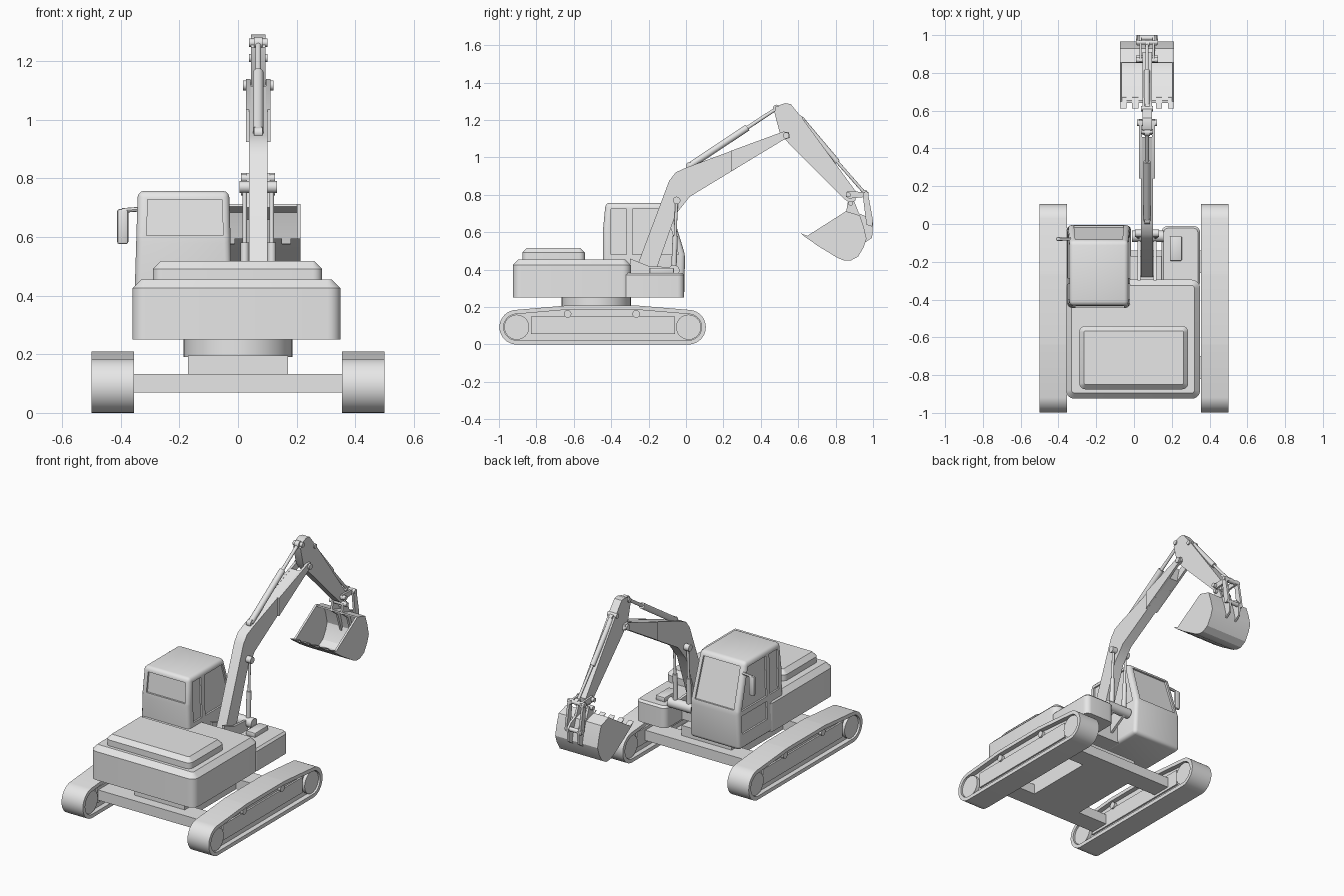
import bpy
import bmesh
from math import cos, sin, pi, radians
from mathutils import Vector
from mathutils.geometry import convex_hull_2d

if "Cube" in bpy.data.objects:
    bpy.data.objects.remove(bpy.data.objects["Cube"])

grey = bpy.data.materials.new("light_grey")
grey.use_nodes = True
grey.diffuse_color = (0.8, 0.8, 0.8, 1)
grey.node_tree.nodes["Principled BSDF"].inputs["Base Color"].default_value = (0.8, 0.8, 0.8, 1)
parts = []


def finish(name, bm):
    bmesh.ops.recalc_face_normals(bm, faces=bm.faces)
    mesh = bpy.data.meshes.new(name)
    bm.to_mesh(mesh)
    bm.free()
    mesh.materials.append(grey)
    obj = bpy.data.objects.new(name, mesh)
    bpy.context.collection.objects.link(obj)
    parts.append(obj)
    return obj


def loft(name, rings):
    """Skin a stack of equal rings and cap both ends."""
    bm = bmesh.new()
    loops = [[bm.verts.new(p) for p in ring] for ring in rings]
    n = len(loops[0])
    for a, b in zip(loops, loops[1:]):
        for i in range(n):
            j = (i + 1) % n
            bm.faces.new((a[i], a[j], b[j], b[i]))
    bm.faces.new(loops[0])
    bm.faces.new(loops[-1])
    return finish(name, bm)


def plate(name, profile, x0, x1, bevel=0.0, segments=2):
    """Side profile (y, z) extruded across x."""
    obj = loft(name, [[(x, y, z) for y, z in profile] for x in (x0, x1)])
    if bevel:
        bm = bmesh.new()
        bm.from_mesh(obj.data)
        bmesh.ops.bevel(bm, geom=bm.edges[:], offset=bevel, segments=segments,
                        profile=0.5, affect='EDGES')
        bm.to_mesh(obj.data)
        bm.free()
    return obj


def box(name, x0, x1, y0, y1, z0, z1, bevel=0.0):
    return plate(name, [(y0, z0), (y1, z0), (y1, z1), (y0, z1)], x0, x1, bevel)


def slab(name, x0, x1, y0, y1, z0, z1, corner, chamfer):
    """Block with rounded upright corners and a chamfered top."""
    def ring(z, inset):
        pts = []
        for k, (cx, cy) in enumerate(((x1 - corner, y1 - corner), (x0 + corner, y1 - corner),
                                      (x0 + corner, y0 + corner), (x1 - corner, y0 + corner))):
            for s in range(7):
                a = (k + s / 6) * pi / 2
                r = corner - inset
                pts.append((cx + r * cos(a), cy + r * sin(a), z))
        return pts
    return loft(name, [ring(z0, 0), ring(z1 - chamfer, 0), ring(z1, chamfer)])


def rod(name, p, q, r, sides=24):
    p, q = Vector(p), Vector(q)
    turn = (q - p).to_track_quat('Z', 'Y').to_matrix()
    circle = [Vector((r * cos(2 * pi * i / sides), r * sin(2 * pi * i / sides), 0))
              for i in range(sides)]
    return loft(name, [[end + turn @ c for c in circle] for end in (p, q)])


def pin(name, y, z, r, x0, x1):
    return rod(name, (x0, y, z), (x1, y, z), r)


def ram(name, x, foot, middle, tip, r):
    """Hydraulic ram: thick barrel, thin piston and end eyes."""
    at = lambda p: (x, p[0], p[1])
    rod(name + "_barrel", at(foot), at(middle), r)
    rod(name + "_piston", at(middle), at(tip), r * 0.55)
    for end, p in (("foot", foot), ("tip", tip)):
        pin(f"{name}_{end}_eye", *p, r * 1.1, x - r * 0.8, x + r * 0.8)


# Tracks: belt, frame, wheels and rollers
wheels = [(-0.905, 0.0925, 0.07), (0.0135, 0.0925, 0.07)]
rollers = [(-0.633, 0.163, 0.023), (-0.267, 0.163, 0.023)]
THICK = 0.0225


def outline(grow):
    return [Vector((y + (r + grow) * cos(a * pi / 20), z + (r + grow) * sin(a * pi / 20)))
            for y, z, r in wheels + rollers for a in range(40)]


order = convex_hull_2d(outline(THICK))
outer = [outline(THICK)[i] for i in order]
inner = [outline(0)[i] for i in order]
for side, sx in (("left", 1), ("right", -1)):
    a, b = sx * 0.355, sx * 0.5
    bm = bmesh.new()
    loops = [[bm.verts.new((x, *p)) for p in pts]
             for pts, x in ((outer, a), (outer, b), (inner, b), (inner, a))]
    for k in range(4):
        one, two = loops[k], loops[(k + 1) % 4]
        for i in range(len(one)):
            j = (i + 1) % len(one)
            bm.faces.new((one[i], one[j], two[j], two[i]))
    finish(side + "_track_belt", bm)
    plate(side + "_track_core", inner, a + sx * 0.03, b - sx * 0.03)
    box(side + "_track_frame", a + sx * 0.02, b - sx * 0.02, -0.83, -0.06, 0.055, 0.15)
    for n, (y, z, r) in enumerate(wheels + rollers):
        pin(f"{side}_track_wheel_{n}", y, z, r - 0.003, a + sx * 0.01, b - sx * 0.01)

# Undercarriage and turntable
for end, y in (("rear", -0.76), ("front", -0.2)):
    box(end + "_cross_beam", -0.385, 0.385, y - 0.06, y + 0.06, 0.07, 0.133)
box("centre_frame", -0.17, 0.17, -0.76, -0.2, 0.07, 0.195)
rod("turntable", (0, -0.48, 0.19), (0, -0.48, 0.26), 0.185, 48)

# Upper body
slab("main_body", -0.36, 0.35, -0.925, -0.295, 0.25, 0.455, 0.045, 0.03)
slab("engine_hood", -0.29, 0.287, -0.875, -0.54, 0.45, 0.517, 0.032, 0.026)
slab("side_deck", 0.145, 0.35, -0.34, -0.01, 0.25, 0.383, 0.035, 0.012)
box("middle_deck", -0.03, 0.15, -0.32, -0.17, 0.25, 0.36)
box("deck_step", 0.19, 0.253, -0.195, -0.065, 0.38, 0.41, 0.005)

# Cab with recessed windows
cab = plate("cab", [(-0.445, 0.25), (-0.01, 0.25), (-0.005, 0.48), (-0.09, 0.757),
                    (-0.43, 0.757), (-0.445, 0.6)], -0.357, -0.015, 0.022, 3)
front_pane = [(-0.019, 0.49), (0.03, 0.49), (-0.02, 0.73), (-0.094, 0.73)]
rear_pane = [(-0.5, 0.605), (-0.433, 0.605), (-0.422, 0.728), (-0.5, 0.728)]
side_panes = [[(-0.4, 0.48), (-0.317, 0.48), (-0.317, 0.725), (-0.4, 0.725)],
              [(-0.285, 0.48), (-0.04, 0.48), (-0.11, 0.725), (-0.285, 0.725)]]
door_pane = [(-0.285, 0.34), (-0.04, 0.34), (-0.04, 0.45), (-0.285, 0.45)]
cutters = [plate("pane_cutter", front_pane, -0.325, -0.047),
           plate("pane_cutter", rear_pane, -0.322, -0.04)]
for pane in side_panes + [door_pane]:
    cutters.append(plate("pane_cutter", pane, -0.4, -0.347))
    if pane is not door_pane:
        cutters.append(plate("pane_cutter", pane, -0.025, 0.05))
for obj in [cab] + cutters:
    for v in obj.data.vertices:
        v.co.x += (1 if v.co.x < -0.186 else -1) * 0.03 * (v.co.z - 0.25)
for cutter in cutters:
    mod = cab.modifiers.new("pane", 'BOOLEAN')
    mod.object, mod.solver = cutter, 'EXACT'
    bpy.context.view_layer.objects.active = cab
    bpy.ops.object.modifier_apply(modifier=mod.name)
    parts.remove(cutter)
    bpy.data.objects.remove(cutter)

# Mirror
box("mirror", -0.412, -0.374, -0.09, -0.07, 0.575, 0.695, 0.008)
rod("mirror_arm", (-0.395, -0.08, 0.69), (-0.33, -0.08, 0.695), 0.008, 12)

# Boom with foot brackets, cheeks and lifting rams
MID = 0.069
plate("boom", [(-0.28, 0.37), (-0.17, 0.37), (-0.055, 0.695), (0.02, 0.79), (0.44, 1.045),
               (0.46, 1.115), (0.0, 0.945), (-0.055, 0.92), (-0.09, 0.875)],
      MID - 0.031, MID + 0.031)
pin("ram_cross_tube", -0.065, 0.395, 0.03, -0.01, 0.155)
pin("boom_ram_pin", -0.05, 0.77, 0.02, 0.005, 0.133)
for side, s in (("left", 1), ("right", -1)):
    plate(side + "_foot_bracket", [(-0.3, 0.3), (-0.17, 0.3), (-0.05, 0.37), (-0.05, 0.41),
                                   (-0.2, 0.42), (-0.3, 0.46)], MID + s * 0.034, MID + s * 0.05)
    plate(side + "_boom_cheek", [(0.24, 0.924), (0.52, 1.093), (0.557, 1.105), (0.55, 1.135),
                                 (0.52, 1.138), (0.24, 1.035)], MID + s * 0.027, MID + s * 0.042)
    ram(side + "_boom_ram", MID + s * 0.046, (-0.065, 0.4), (-0.058, 0.58), (-0.05, 0.77), 0.014)
pin("arm_pin", 0.535, 1.117, 0.017, 0.017, 0.121)

# Arm and its rams
plate("arm", [(0.472, 1.245), (0.5, 1.28), (0.53, 1.29), (0.56, 1.285), (0.625, 1.205),
              (0.91, 0.815), (0.905, 0.77), (0.88, 0.755), (0.85, 0.775), (0.545, 1.08),
              (0.5, 1.135)], MID - 0.025, MID + 0.025)
ram("arm_ram", MID, (0.02, 0.955), (0.33, 1.16), (0.485, 1.262), 0.018)
ram("bucket_ram", MID, (0.62, 1.2), (0.81, 0.975), (0.955, 0.81), 0.015)
pin("arm_ram_pin", 0.49, 1.262, 0.014, 0.037, 0.101)
pin("bucket_ram_pin", 0.61, 1.21, 0.014, 0.037, 0.101)

# Bucket linkage and ears
for side, s in (("left", 1), ("right", -1)):
    plate(side + "_rocker", [(0.855, 0.79), (0.87, 0.78), (0.975, 0.79), (0.975, 0.815),
                             (0.86, 0.818)], MID + s * 0.028, MID + s * 0.04)
    plate(side + "_link", [(0.945, 0.8), (0.972, 0.815), (1.0, 0.66), (0.995, 0.63),
                           (0.965, 0.64)], MID + s * 0.04, MID + s * 0.054)
    plate(side + "_bucket_ear", [(0.855, 0.7), (0.865, 0.76), (0.9, 0.765), (0.925, 0.7),
                                 (0.975, 0.68), (1.0, 0.65), (0.995, 0.57), (0.95, 0.54),
                                 (0.91, 0.66)], MID + s * 0.028, MID + s * 0.041)
for name, y, z in (("ear", 0.88, 0.755), ("rocker", 0.868, 0.8),
                   ("link", 0.962, 0.805), ("bucket_link", 0.985, 0.645)):
    pin(name + "_pin", y, z, 0.013, MID - 0.058, MID + 0.058)

# Bucket shell, sides and teeth
shell = [(0.64, 0.575), (0.7, 0.53), (0.81, 0.463), (0.845, 0.449), (0.88, 0.448),
         (0.92, 0.47), (0.95, 0.52), (0.965, 0.565), (0.95, 0.63), (0.93, 0.69), (0.855, 0.712)]
lining = [(y + (0.82 - y) * 0.07, z + (0.6 - z) * 0.07) for y, z in shell]
plate("bucket_shell", shell + lining[::-1], -0.073, 0.211)
for side, x in (("left", 0.201), ("right", -0.075)):
    plate(side + "_bucket_side", shell, x, x + 0.012)
for n in range(5):
    x = -0.058 + n * 0.0635
    plate(f"bucket_tooth_{n}", [(0.612, 0.595), (0.64, 0.572), (0.68, 0.545), (0.67, 0.572)],
          x - 0.017, x + 0.017)

# Smooth curved faces, keep hard edges
bpy.ops.object.select_all(action='DESELECT')
for obj in parts:
    obj.select_set(True)
bpy.context.view_layer.objects.active = cab
bpy.ops.object.shade_smooth_by_angle(angle=radians(30))
